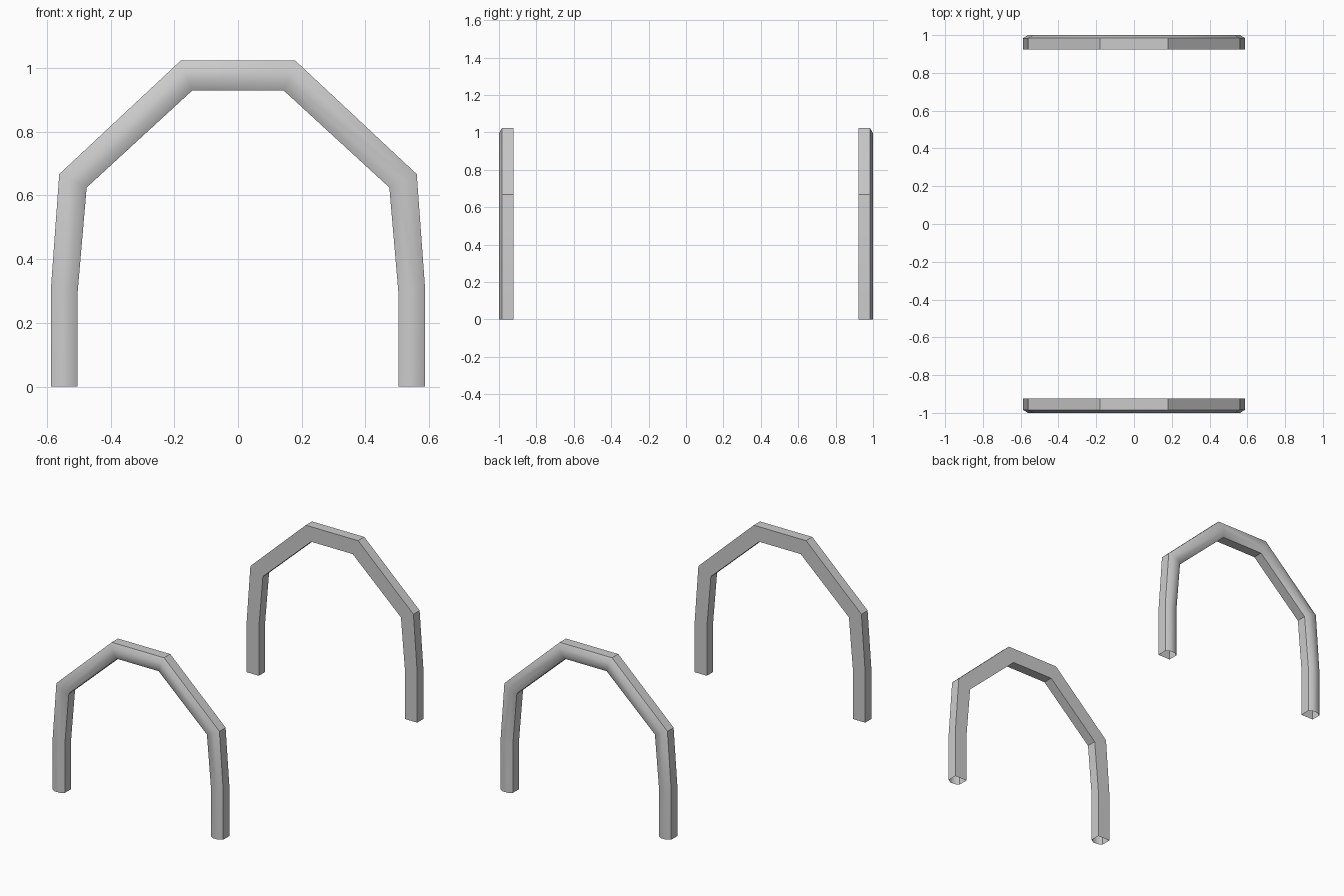
import bpy, bmesh, math

if "Cube" in bpy.data.objects:
    bpy.data.objects.remove(bpy.data.objects["Cube"])

# Matching inner / outer outline points (x, z), left foot to right foot
half_inner = [(0.503, 0), (0.503, 0.30), (0.475, 0.625), (0.143, 0.93)]
half_outer = [(0.587, 0), (0.587, 0.31), (0.561, 0.667), (0.180, 1.023)]

# Cross-section: (fraction from inner to outer outline, distance from centre)
section = [(0, 0.923), (0, 0.984), (0.3, 1.0), (0.7, 1.0), (1, 0.984), (1, 0.923)]


def mirrored(pts):
    return [(-x, z) for x, z in pts] + list(reversed(pts))


def make_arch(name, side):
    bm = bmesh.new()
    rings = []
    for (xi, zi), (xo, zo) in zip(mirrored(half_inner), mirrored(half_outer)):
        rings.append([bm.verts.new((xi + (xo - xi) * t, side * d, zi + (zo - zi) * t))
                      for t, d in section])
    n = len(section)
    # Hollow tube with open feet
    for a, b in zip(rings, rings[1:]):
        for i in range(n):
            j = (i + 1) % n
            bm.faces.new((a[i], a[j], b[j], b[i]))
    bmesh.ops.recalc_face_normals(bm, faces=bm.faces)
    mesh = bpy.data.meshes.new(name)
    bm.to_mesh(mesh)
    bm.free()
    obj = bpy.data.objects.new(name, mesh)
    bpy.context.collection.objects.link(obj)
    # Smooth outer bevels, sharp sides
    bpy.ops.object.select_all(action='DESELECT')
    obj.select_set(True)
    bpy.context.view_layer.objects.active = obj
    bpy.ops.object.shade_smooth_by_angle(angle=math.radians(36))


make_arch("front_arch", -1)
make_arch("back_arch", 1)
